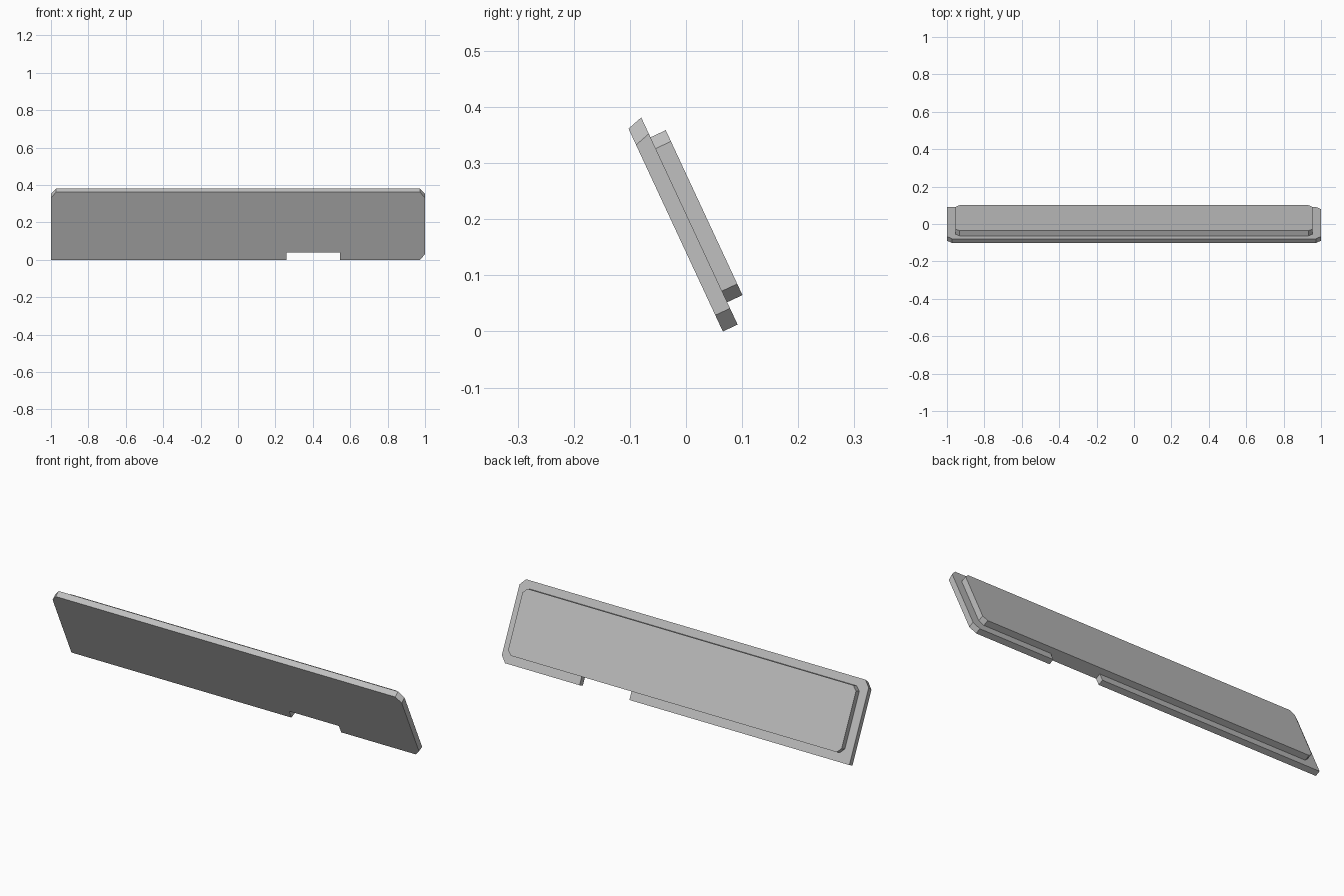
import bpy
import bmesh
from mathutils import Vector

cube = bpy.data.objects.get("Cube")
if cube:
    bpy.data.objects.remove(cube)

# Single flat grey
grey = bpy.data.materials.new("plain grey")
grey.use_nodes = True
colour = (0.53, 0.53, 0.53, 1)
grey.diffuse_color = colour
grey.node_tree.nodes["Principled BSDF"].inputs["Base Color"].default_value = colour

# Leaning frame: "up" runs along the panel, "out" points to the back
ORIGIN = Vector((0, 0.092, 0.0122))
UP = Vector((0, -0.422, 0.907))
OUT = Vector((0, 0.907, 0.422))


def place(x, v, n):
    return ORIGIN + Vector((x, 0, 0)) + UP * v + OUT * n


def slab(name, outline, n_front, n_back, top_drop=0):
    """Extrude an outline through the panel; top_drop slants the upper edge."""
    bm = bmesh.new()
    top = max(v for x, v in outline)
    front = []
    for x, v in outline:
        drop = top_drop if v > top / 2 else 0
        front.append(bm.verts.new(place(x, v - drop, n_front)))
    back = [bm.verts.new(place(x, v, n_back)) for x, v in outline]
    bm.faces.new(front)
    bm.faces.new(back[::-1])
    for i in range(len(outline)):
        j = (i + 1) % len(outline)
        bm.faces.new((front[i], back[i], back[j], front[j]))
    bmesh.ops.recalc_face_normals(bm, faces=bm.faces)
    mesh = bpy.data.meshes.new(name)
    bm.to_mesh(mesh)
    bm.free()
    mesh.materials.append(grey)
    obj = bpy.data.objects.new(name, mesh)
    bpy.context.collection.objects.link(obj)
    return obj


# Front panel: three clipped corners, one square corner, notch in the lower edge
w, h, c, d = 1.0, 0.407, 0.028, 0.032
notch_left, notch_right, notch_top = 0.545, 0.26, 0.044
slab("front_panel", [
    (-w, 0), (notch_right, 0), (notch_right, notch_top),
    (notch_left, notch_top), (notch_left, 0), (w - c, 0), (w, d),
    (w, h - d), (w - c, h), (c - w, h), (-w, h - d),
], -0.029, 0, top_drop=0.0085)

# Raised back panel: smaller, all corners clipped
w, low, high, c = 0.955, 0.044, 0.368, 0.022
slab("back_panel", [
    (c - w, low), (w - c, low), (w, low + c), (w, high - c),
    (w - c, high), (c - w, high), (-w, high - c), (-w, low + c),
], 0, 0.03)
